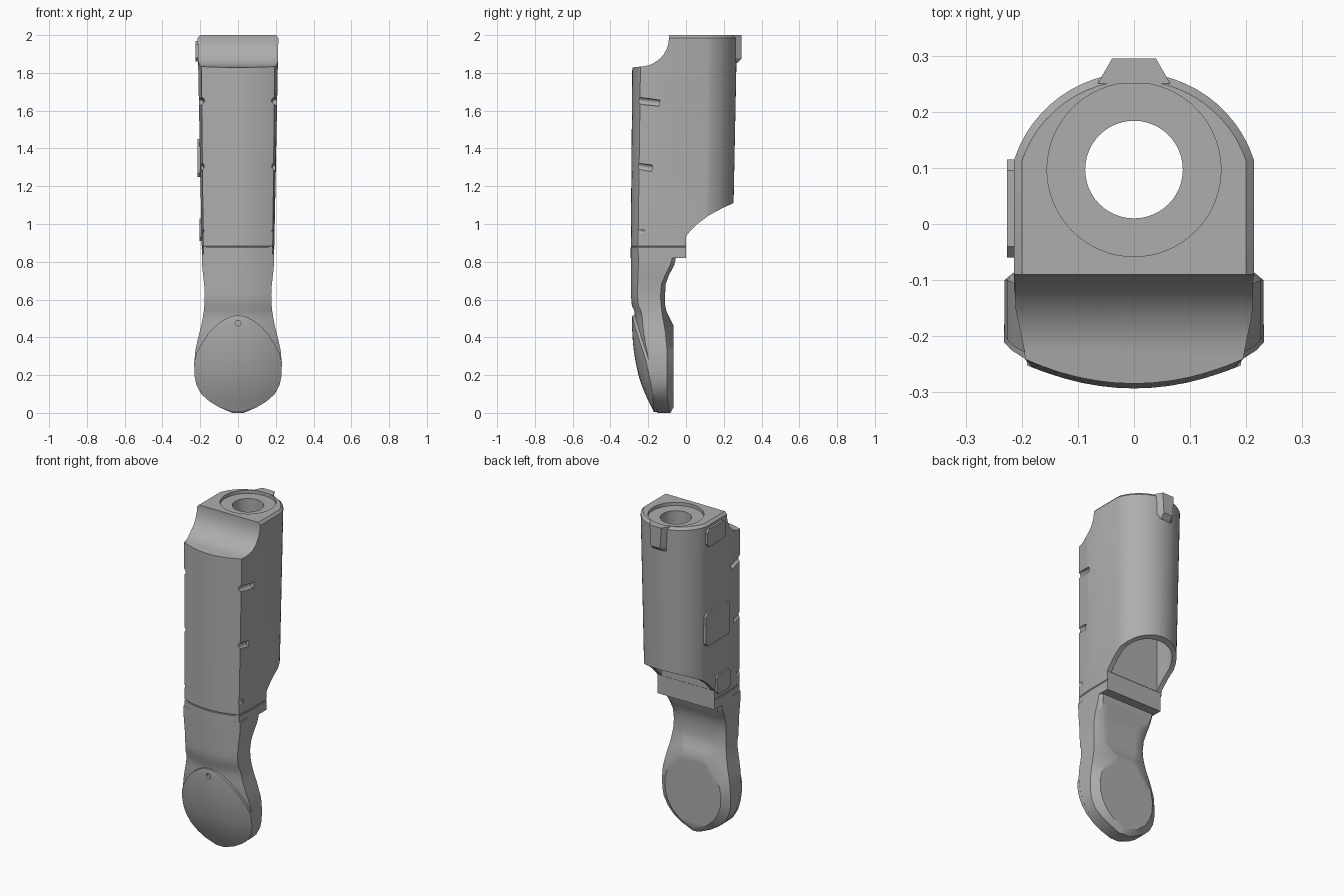
import bpy, bmesh
from math import sin, cos, asin, pi, sqrt, radians
from mathutils import Vector

if "Cube" in bpy.data.objects:
    bpy.data.objects.remove(bpy.data.objects["Cube"])

grey = bpy.data.materials.new("satin grey")
grey.use_nodes = True
colour = (0.42, 0.42, 0.42, 1)
grey.diffuse_color = colour
grey.node_tree.nodes["Principled BSDF"].inputs["Base Color"].default_value = colour


def finish(bm, name):
    bmesh.ops.recalc_face_normals(bm, faces=bm.faces)
    mesh = bpy.data.meshes.new(name)
    bm.to_mesh(mesh)
    bm.free()
    mesh.materials.append(grey)
    obj = bpy.data.objects.new(name, mesh)
    bpy.context.collection.objects.link(obj)
    return obj


def loft(name, rings):
    """Skin equal-length rings of points and cap both ends."""
    bm = bmesh.new()
    loops = [[bm.verts.new(p) for p in ring] for ring in rings]
    n = len(loops[0])
    for a, b in zip(loops, loops[1:]):
        for i in range(n):
            j = (i + 1) % n
            bm.faces.new((a[i], a[j], b[j], b[i]))
    bm.faces.new(loops[0])
    bm.faces.new(loops[-1])
    return finish(bm, name)


def side_prism(name, profile, x0, x1):
    return loft(name, [[(x, y, z) for y, z in profile] for x in (x0, x1)])


def rod(name, start, end, r, sides=32):
    a, b = Vector(start), Vector(end)
    turn = (b - a).to_track_quat('Z', 'Y')
    circle = [Vector((r * cos(2 * pi * i / sides), r * sin(2 * pi * i / sides), 0))
              for i in range(sides)]
    return loft(name, [[p + turn @ c for c in circle] for p in (a, b)])


def activate(obj):
    bpy.ops.object.select_all(action='DESELECT')
    obj.select_set(True)
    bpy.context.view_layer.objects.active = obj


def cut(obj, cutters):
    activate(obj)
    for c in cutters:
        m = obj.modifiers.new("cut", 'BOOLEAN')
        m.operation, m.solver, m.object = 'DIFFERENCE', 'EXACT', c
        bpy.ops.object.modifier_apply(modifier=m.name)
        bpy.data.objects.remove(c)


def smooth(obj, angle=30):
    activate(obj)
    bpy.ops.object.shade_smooth_by_angle(angle=radians(angle))


# Housing: rounded back, bowed front, slight taper toward the bottom
def housing_ring(z, inset=0.0):
    t = (z - 0.82) / 1.18
    w = 0.191 + 0.023 * t - inset
    r = 0.201 + 0.024 * t - inset
    front = -0.293 + 0.01 * t + inset
    corner = w - 0.008 - 0.01 * t
    pts = []
    for i in range(13):
        x = corner * (i / 6 - 1)
        pts.append((x, front + 1.15 * x * x, z))
    pts.append((w, -0.15, z))
    a = asin(w / r)
    for i in range(25):
        q = a * (1 - i / 12)
        pts.append((r * sin(q), 0.045 + r * cos(q), z))
    pts.append((-w, -0.15, z))
    return pts


levels = [(0.82, 0), (0.876, 0), (0.88, 0.003), (0.884, 0), (1.985, 0), (2.0, 0.014)]
housing = loft("housing", [housing_ring(z, i) for z, i in levels])

# Concave scoop at the upper front, curved cut at the lower back
scoop = [(-0.09, 2.1), (-0.09, 1.985)]
scoop += [(-0.245 + 0.155 * cos(a * pi / 16), 1.985 - 0.152 * sin(a * pi / 16))
          for a in range(1, 9)]
scoop += [(-0.4, 1.815), (-0.4, 2.1)]
underside = [(0.4, 1.15), (0.25, 1.11), (0.19, 1.083), (0.12, 1.045), (0.06, 1.0),
             (0.02, 0.96), (0, 0.935), (0, 0.7), (0.4, 0.7)]

# Inner cavity with a flat front wall
hollow = [(0.165, 0.001), (0.165, 0.09)]
hollow += [(0.165 * cos(i * pi / 24), 0.09 + 0.132 * sin(i * pi / 24)) for i in range(1, 24)]
hollow += [(-0.165, 0.09), (-0.165, 0.001)]
cutters = [side_prism("scoop_cutter", scoop, -0.5, 0.5),
           side_prism("underside_cutter", underside, -0.5, 0.5),
           loft("cavity_cutter", [[(x, y, z) for x, y in hollow] for z in (0.6, 1.8)]),
           rod("recess_cutter", (0, 0.097, 1.98), (0, 0.097, 2.1), 0.155, 64),
           rod("bore_cutter", (0, 0.097, 1.7), (0, 0.097, 2.1), 0.087, 48)]

# Slanted grip slots along both front corners
for side in (-1, 1):
    for z, back in ((1.65, -0.14), (1.305, -0.18), (0.965, -0.22)):
        cutters.append(rod("slot_cutter", (side * 0.192, -0.35, z + 0.015),
                           (side * 0.2, back, z - 0.01), 0.018, 16))
cut(housing, cutters)
smooth(housing)

# Wedge tab on the upper back
tab = []
for z, y, w in ((1.845, 0.262, 0.03), (1.875, 0.295, 0.032), (2.0, 0.295, 0.039)):
    tab.append([(-w - 0.026, 0.25, z), (-w, y, z), (w, y, z), (w + 0.026, 0.25, z)])
loft("back_tab", tab)

# Raised plates on one side
for name, z0, z1, y0, y1, x in (("upper_plate", 1.86, 1.97, -0.06, 0.115, -0.226),
                                ("middle_plate", 1.25, 1.45, -0.12, 0.115, -0.214),
                                ("lower_plate", 0.91, 1.03, -0.14, -0.005, -0.204)):
    outline = lambda c: [(y0 + c, z0), (y1 - c, z0), (y1, z0 + c), (y1, z1 - c),
                         (y1 - c, z1), (y0 + c, z1), (y0, z1 - c), (y0, z0 + c)]
    plate = side_prism(name, outline(0.02), x, -0.18)


# Lower arm: neck flowing into a rounded paddle
def arm_ring(z, w, front, side_back, back, wb):
    edge = min(front + 1.1 * w * w, side_back - 0.005)
    k = (edge - front) / (w * w)
    pts = [(w * (i / 8 - 1), front + k * (w * (i / 8 - 1)) ** 2, z) for i in range(17)]
    pts += [(w, side_back, z)]
    pts += [(wb * (1 - i / 4), back, z) for i in range(9)]
    pts += [(-w, side_back, z)]
    return pts


def disc_width(z):
    return 0.19 * sqrt(max(0.005, 1 - ((z - 0.25) / 0.215) ** 2))


arm_rows = [(0.0, 0.03, -0.15, -0.09), (0.03, 0.1, -0.17, -0.09),
            (0.06, 0.15, -0.185, -0.095), (0.1, 0.193, -0.205, -0.1),
            (0.15, 0.22, -0.225, -0.1), (0.2, 0.23, -0.24, -0.1),
            (0.27, 0.231, -0.255, -0.1), (0.33, 0.226, -0.263, -0.1),
            (0.38, 0.215, -0.268, -0.105), (0.43, 0.203, -0.27, -0.11)]
rings = [arm_ring(z, w, f, s, -0.082 if z == 0 else -0.066, min(disc_width(z), w * 0.9))
         for z, w, f, s in arm_rows]
for row in ((0.465, 0.194, -0.27, -0.116, -0.067, 0.07), (0.5, 0.187, -0.27, -0.122, -0.085, 0.09),
            (0.54, 0.181, -0.274, -0.128, -0.104, 0.12), (0.57, 0.178, -0.287, -0.132, -0.11, 0.13),
            (0.62, 0.176, -0.291, -0.135, -0.111, 0.13), (0.68, 0.179, -0.291, -0.13, -0.108, 0.14),
            (0.73, 0.185, -0.291, -0.11, -0.09, 0.155), (0.78, 0.19, -0.292, -0.085, -0.063, 0.17),
            (0.81, 0.191, -0.292, -0.075, -0.055, 0.175), (0.84, 0.191, -0.292, -0.07, -0.055, 0.175)):
    rings.append(arm_ring(*row))
arm = loft("lower_arm", rings)

# Domed cover on the paddle front
pad_rows = [(0.004, 0.03, -0.17), (0.03, 0.1, -0.182), (0.06, 0.15, -0.197),
            (0.1, 0.195, -0.216), (0.15, 0.221, -0.236), (0.2, 0.231, -0.252),
            (0.27, 0.232, -0.267), (0.32, 0.218, -0.275), (0.37, 0.19, -0.281),
            (0.42, 0.158, -0.284), (0.46, 0.12, -0.286), (0.49, 0.08, -0.286),
            (0.508, 0.045, -0.285), (0.515, 0.015, -0.284)]
pad = loft("paddle_cover", [[(w * (i / 8 - 1), f + 1.05 * (w * (i / 8 - 1)) ** 2, z)
                             for i in range(17)] +
                            [(w * (1 - i / 8), f + 0.02 + 1.05 * (w * (1 - i / 8)) ** 2, z)
                             for i in range(17)] for z, w, f in pad_rows])


# Small corner notches and the pin hole
def notches():
    return [rod("notch_cutter", (s * 0.205, -0.3, 0.13), (s * 0.215, -0.16, 0.1), 0.016, 16)
            for s in (-1, 1)]


cut(arm, notches())
cut(pad, notches() + [rod("pin_cutter", (0, -0.4, 0.475), (0, -0.24, 0.475), 0.015, 20)])
smooth(arm, 35)
smooth(pad)
